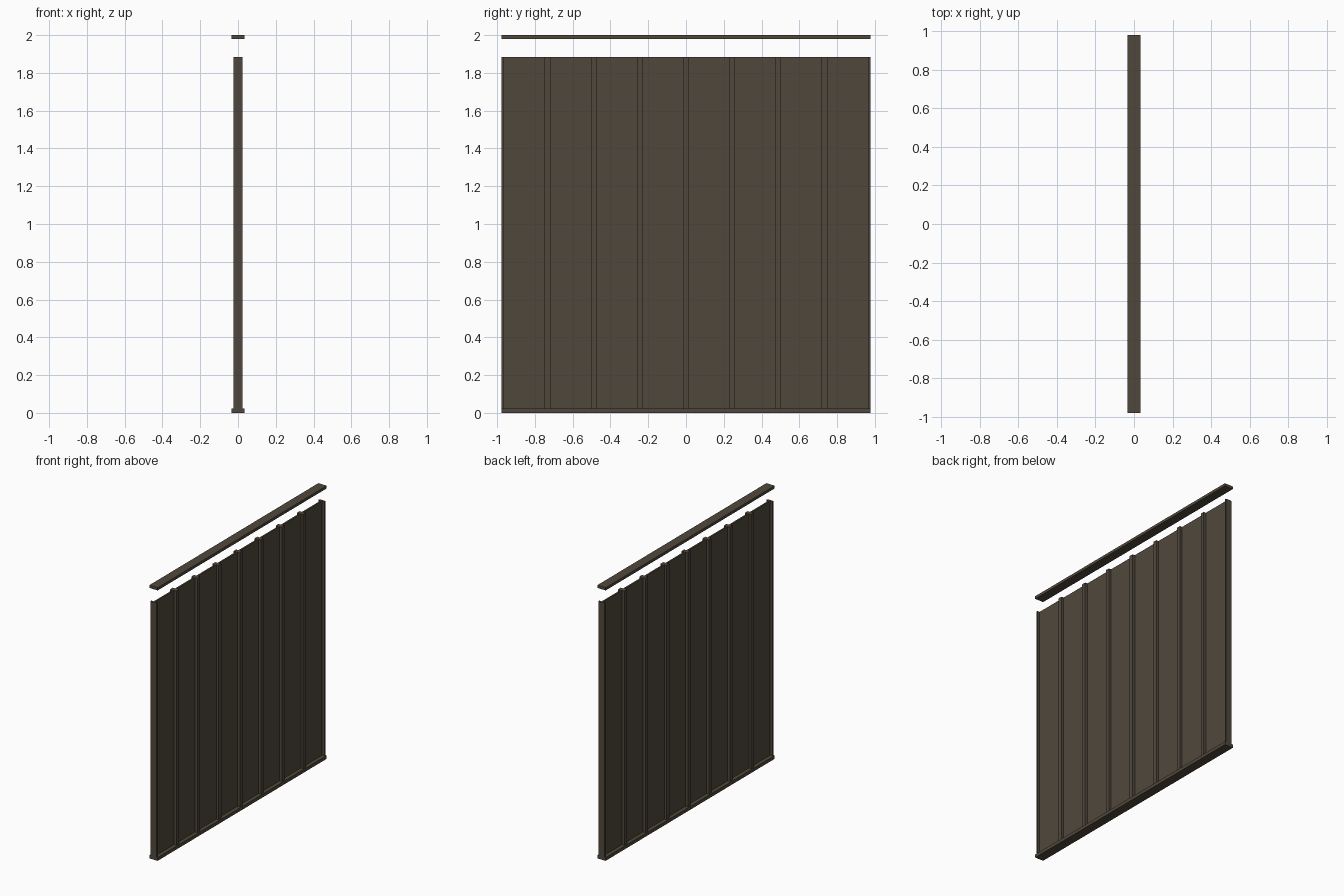
import bpy, bmesh
from mathutils import Matrix

if "Cube" in bpy.data.objects:
    bpy.data.objects.remove(bpy.data.objects["Cube"])

paint = bpy.data.materials.new("dark brown paint")
paint.diffuse_color = (0.080, 0.064, 0.044, 1)
paint.use_nodes = True
paint.node_tree.nodes["Principled BSDF"].inputs["Base Color"].default_value = paint.diffuse_color

HALF = 0.978      # half length along y
PANEL_TOP = 1.885
RAIL_H = 0.024


def box(name, x0, x1, y0, y1, z0, z1):
    me = bpy.data.meshes.new(name)
    bm = bmesh.new()
    m = Matrix.Translation(((x0 + x1) / 2, (y0 + y1) / 2, (z0 + z1) / 2)) \
        @ Matrix.Diagonal((x1 - x0, y1 - y0, z1 - z0, 1))
    bmesh.ops.create_cube(bm, size=1, matrix=m)
    bm.to_mesh(me)
    bm.free()
    me.materials.append(paint)
    ob = bpy.data.objects.new(name, me)
    bpy.context.collection.objects.link(ob)
    return ob


# bottom rail and separate, floating top rail
box("bottom_rail", -0.034, 0.034, -HALF, HALF, 0, RAIL_H)
box("top_rail", -0.034, 0.034, -HALF, HALF, 1.98, 2.0)

# thin infill sheet
box("panel_sheet", -0.006, 0.006, -HALF + 0.012, HALF - 0.012, RAIL_H, PANEL_TOP)

# narrow end posts
for label, s in (("left", -1), ("right", 1)):
    ya, yb = sorted((s * HALF, s * (HALF - 0.012)))
    box(label + "_end_post", -0.025, 0.025, ya, yb, RAIL_H, PANEL_TOP)

# seven evenly spaced battens standing proud of both sides
for i in range(-3, 4):
    y = i * HALF / 4
    box("batten_%d" % (i + 4), -0.025, 0.025, y - 0.015, y + 0.015, RAIL_H, PANEL_TOP)
